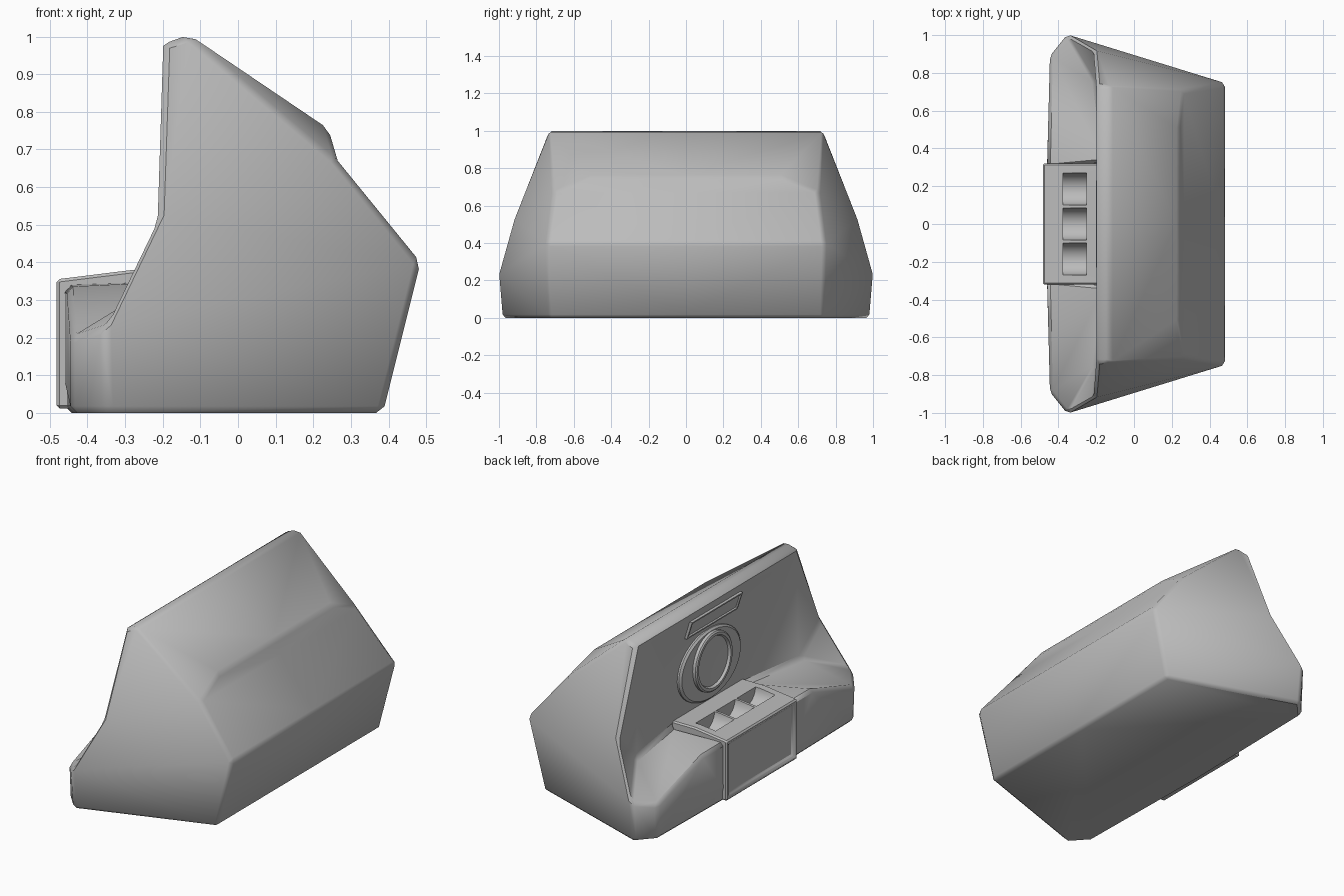
import bpy, bmesh
from math import radians, pi
from mathutils import Vector

cube = bpy.data.objects.get("Cube")
if cube:
    bpy.data.objects.remove(cube, do_unlink=True)

gray = bpy.data.materials.new("plain gray")
gray.use_nodes = True
color = (0.5, 0.5, 0.5, 1)
gray.diffuse_color = color
gray.node_tree.nodes["Principled BSDF"].inputs["Base Color"].default_value = color


def make(name, bm):
    bmesh.ops.recalc_face_normals(bm, faces=bm.faces[:])
    mesh = bpy.data.meshes.new(name)
    bm.to_mesh(mesh)
    bm.free()
    mesh.materials.append(gray)
    ob = bpy.data.objects.new(name, mesh)
    bpy.context.collection.objects.link(ob)
    return ob


def bevel(ob, width):
    mod = ob.modifiers.new("edge", 'BEVEL')
    mod.width, mod.segments, mod.limit_method = width, 1, 'ANGLE'
    mod.angle_limit = radians(25)


def finish(ob, angle=35):
    bpy.ops.object.select_all(action='DESELECT')
    ob.select_set(True)
    bpy.context.view_layer.objects.active = ob
    if ob.modifiers:
        bpy.ops.object.convert(target='MESH')
    bpy.ops.object.shade_smooth_by_angle(angle=radians(angle))


def prism(name, profile, half):
    """Extrude an x-z outline along y."""
    bm = bmesh.new()
    face = bm.faces.new([bm.verts.new((x, -half, z)) for x, z in profile])
    ext = bmesh.ops.extrude_face_region(bm, geom=[face])
    moved = [v for v in ext["geom"] if isinstance(v, bmesh.types.BMVert)]
    bmesh.ops.translate(bm, verts=moved, vec=(0, 2 * half, 0))
    return make(name, bm)


def lathe(name, profile, center, wide=1.0):
    """Turn (radius, x) points around the x axis."""
    bm = bmesh.new()
    vs = [bm.verts.new((x, 0, r)) for r, x in profile]
    es = [bm.edges.new(pair) for pair in zip(vs, vs[1:])]
    bmesh.ops.spin(bm, geom=vs + es, cent=(0, 0, 0), axis=(1, 0, 0),
                   angle=2 * pi, steps=40)
    bmesh.ops.remove_doubles(bm, verts=bm.verts[:], dist=0.0005)
    for v in bm.verts:
        v.co.y *= wide
        v.co += Vector(center)
    finish(make(name, bm))


# Faceted shell: half of the named corners, mirrored across the middle
points = {
    "foot": (.385, .735, 0), "foot_end": (-.35, .985, 0),
    "foot_wing": (-.445, .88, 0), "foot_mid": (-.46, 0, 0),
    "back": (.485, .745, .4), "shoulder": (.265, .71, .67),
    "hood": (.24, .5, .755), "ridge": (-.13, .735, 1.005),
    "brow": (-.2, .735, .98), "elbow": (-.215, .925, .52),
    "tip": (-.355, 1.004, .23), "wing": (-.445, .89, .2),
    "wing_up": (-.455, .5, .335), "wing_in": (-.46, .3, .34),
    "pit_front": (-.46, .3, .1), "pit_back": (-.14, .3, .1),
    "corner": (-.2, .74, .35), "wall": (-.14, .33, .35),
    "wall_top": (-.14, .33, .78), "soffit": (-.185, .5, .93),
}
bm = bmesh.new()
V = {k: bm.verts.new(p) for k, p in points.items()}
for k in ("foot", "back", "shoulder", "hood", "ridge", "brow",
          "pit_front", "pit_back", "wall_top", "soffit"):
    x, y, z = points[k]
    V[k + "0"] = bm.verts.new((x, 0, z))
for loop in (
    "foot_mid foot_wing foot_end foot foot0",
    "foot0 foot back back0", "back0 back shoulder shoulder0",
    "shoulder0 shoulder hood hood0", "hood0 hood ridge ridge0",
    "hood shoulder ridge", "elbow brow ridge shoulder",
    "elbow shoulder back tip", "tip back foot foot_end",
    "foot_wing wing tip foot_end",
    "foot_mid foot_wing wing wing_up wing_in pit_front pit_front0",
    "wall wing_in pit_front pit_back", "pit_back pit_front pit_front0 pit_back0",
    "wall wing_in wing_up", "wall corner wing wing_up", "corner tip wing",
    "corner elbow tip", "corner soffit brow elbow", "wall wall_top soffit corner",
    "pit_back0 pit_back wall wall_top wall_top0",
    "wall_top0 wall_top soffit soffit0", "soffit0 soffit brow brow0",
    "brow0 brow ridge ridge0",
):
    bm.faces.new([V[k] for k in loop.split()])
shell = make("shell", bm)
mirror = shell.modifiers.new("mirror", 'MIRROR')
mirror.use_axis = (False, True, False)
bevel(shell, .018)
finish(shell, 40)

# Console block with a recessed front panel and three scooped trays
console = prism("console", [(-.482, .012), (-.482, .355), (-.28, .38),
                            (-.12, .38), (-.12, .012)], .32)
bm = bmesh.new()
bm.from_mesh(console.data)
bm.normal_update()
front = [f for f in bm.faces if f.normal.x < -.9]
bmesh.ops.inset_region(bm, faces=front, thickness=.035)
bmesh.ops.inset_region(bm, faces=front, thickness=.006, depth=-.015)
bm.to_mesh(console.data)
bm.free()
bevel(console, .01)
for i in (-1, 0, 1):
    bpy.ops.mesh.primitive_cylinder_add(
        vertices=32, radius=.086, depth=.125,
        location=(-.313, i * .185, .385), rotation=(0, pi / 2, 0))
    cutter = bpy.context.object
    cutter.name = "tray_cutter"
    cutter.hide_render = True
    cut = console.modifiers.new("tray", 'BOOLEAN')
    cut.object, cut.operation, cut.solver = cutter, 'DIFFERENCE', 'EXACT'
finish(console, 30)
for ob in [o for o in bpy.data.objects if o.name.startswith("tray_cutter")]:
    bpy.data.objects.remove(ob, do_unlink=True)

# Round speaker on the recessed wall
lathe("speaker_base", [(.2, .01), (.2, -.01), (.19, -.02), (0, -.02)],
      (-.14, 0, .59), 1.4)
lathe("speaker_ring", [(.168, .02), (.168, -.03), (.16, -.036), (.145, -.036),
                       (.138, -.022), (.07, -.018), (0, -.016)], (-.147, 0, .61))

# Slanted display strip under the brow
display = prism("display", [(-.148, .82), (-.166, .82), (-.2, .925), (-.18, .925)], .23)
bm = bmesh.new()
bm.from_mesh(display.data)
bm.normal_update()
front = [f for f in bm.faces if f.normal.x < -.8]
bmesh.ops.inset_region(bm, faces=front, thickness=.014)
bmesh.ops.inset_region(bm, faces=front, thickness=.002, depth=-.008)
bm.to_mesh(display.data)
bm.free()
finish(display)
